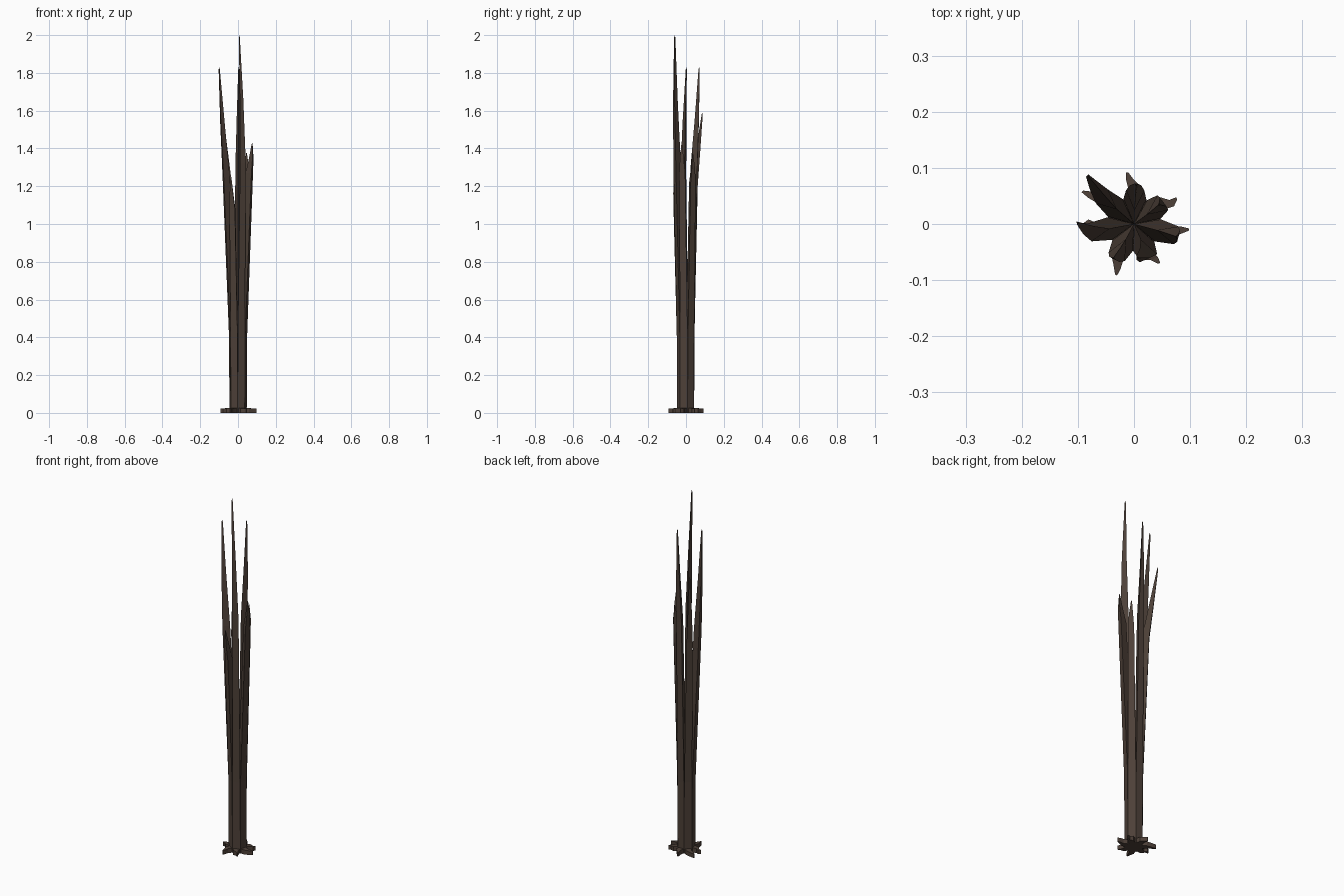
import bpy, bmesh, math
from mathutils import Vector

if "Cube" in bpy.data.objects:
    bpy.data.objects.remove(bpy.data.objects["Cube"])

bark = bpy.data.materials.new("dark_bark")
bark.diffuse_color = (0.075, 0.052, 0.04, 1)
bark.use_nodes = True
bark.node_tree.nodes["Principled BSDF"].inputs["Base Color"].default_value = bark.diffuse_color


def make_object(name, rings, tip=None):
    """Skin a list of equal-length point rings, closing the end with a tip or a cap."""
    bm = bmesh.new()
    vr = [[bm.verts.new(p) for p in r] for r in rings]
    n = len(vr[0])
    for a, b in zip(vr, vr[1:]):
        for i in range(n):
            j = (i + 1) % n
            bm.faces.new((a[i], a[j], b[j], b[i]))
    bm.faces.new(vr[0][::-1])
    if tip is None:
        bm.faces.new(vr[-1])
    else:
        t = bm.verts.new(tip)
        for i in range(n):
            bm.faces.new((vr[-1][i], vr[-1][(i + 1) % n], t))
    bmesh.ops.recalc_face_normals(bm, faces=bm.faces)
    me = bpy.data.meshes.new(name)
    bm.to_mesh(me)
    bm.free()
    me.materials.append(bark)
    ob = bpy.data.objects.new(name, me)
    bpy.context.collection.objects.link(ob)


def wedge(ang, z, inner, outer, half):
    """Triangular section: ridge toward the centre, flat face outward."""
    d = Vector((math.cos(ang), math.sin(ang), 0))
    s = Vector((-d.y, d.x, 0))
    up = Vector((0, 0, z))
    return [d * inner + up, d * outer - s * half + up, d * outer + s * half + up]


# Splinters: tip x, y, z, shoulder height, shoulder radius
splinters = [
    (0.075, -0.022, 1.43, 1.27, 0.078),
    (0.045, 0.035, 1.38, 1.22, 0.064),
    (0.004, 0.070, 1.83, 1.30, 0.060),
    (-0.082, 0.085, 1.59, 1.20, 0.076),
    (-0.100, 0.002, 1.83, 1.25, 0.080),
    (-0.036, -0.060, 1.25, 1.08, 0.066),
    (0.006, -0.060, 2.00, 1.32, 0.066),
]
STEP = 2 * math.pi / 7
START = math.radians(-15)
HALF = 0.047 * math.sin(STEP / 2)
APOTHEM = 0.047 * math.cos(STEP / 2)

for k, (tx, ty, tz, sz, sr) in enumerate(splinters):
    a = START + k * STEP
    tip = Vector((tx, ty, tz))
    rings = [wedge(a, 0.0, 0.0, APOTHEM, HALF),
             wedge(a, 0.40, 0.0, APOTHEM + 0.002, HALF),
             wedge(a, sz, sr - 0.036, sr, HALF * 0.8)]
    # narrow section drawn from the shoulder toward the tip
    mz = sz + (tz - sz) * 0.5
    mid = wedge(a, mz, sr - 0.02, sr + 0.002, 0.010)
    flat = Vector((tx, ty, 0))
    c = sum(mid, Vector()) / 3
    shift = (flat - Vector((c.x, c.y, 0))) * 0.45
    rings.append([p + shift for p in mid])
    # small blunt end
    end = wedge(a, tz, -0.004, 0.002, 0.003)
    end = [p + flat - Vector((0, 0, 0.012)) for p in end]
    rings.append(end)
    make_object(f"splinter_{k + 1}", rings, tip)

# Roots: flat hooked spurs around the foot (tip x, y)
root_tips = [(0.098, -0.010), (0.076, 0.046), (-0.012, 0.092), (-0.092, 0.058),
             (-0.092, -0.002), (-0.032, -0.091), (0.045, -0.070)]
for k, (tx, ty) in enumerate(root_tips):
    a = START + k * STEP
    d = Vector((math.cos(a), math.sin(a), 0))
    s = Vector((-d.y, d.x, 0))
    t = Vector((tx, ty, 0))
    rings = []
    for c, w, h in ((d * 0.030, 0.018, 0.026), (d * 0.064, 0.013, 0.025),
                    (t * 0.86 - s * 0.003, 0.007, 0.023), (t, 0.002, 0.022)):
        up = Vector((0, 0, h))
        rings.append([c - s * w, c + s * w, c + s * w + up, c - s * w + up])
    make_object(f"root_{k + 1}", rings)
